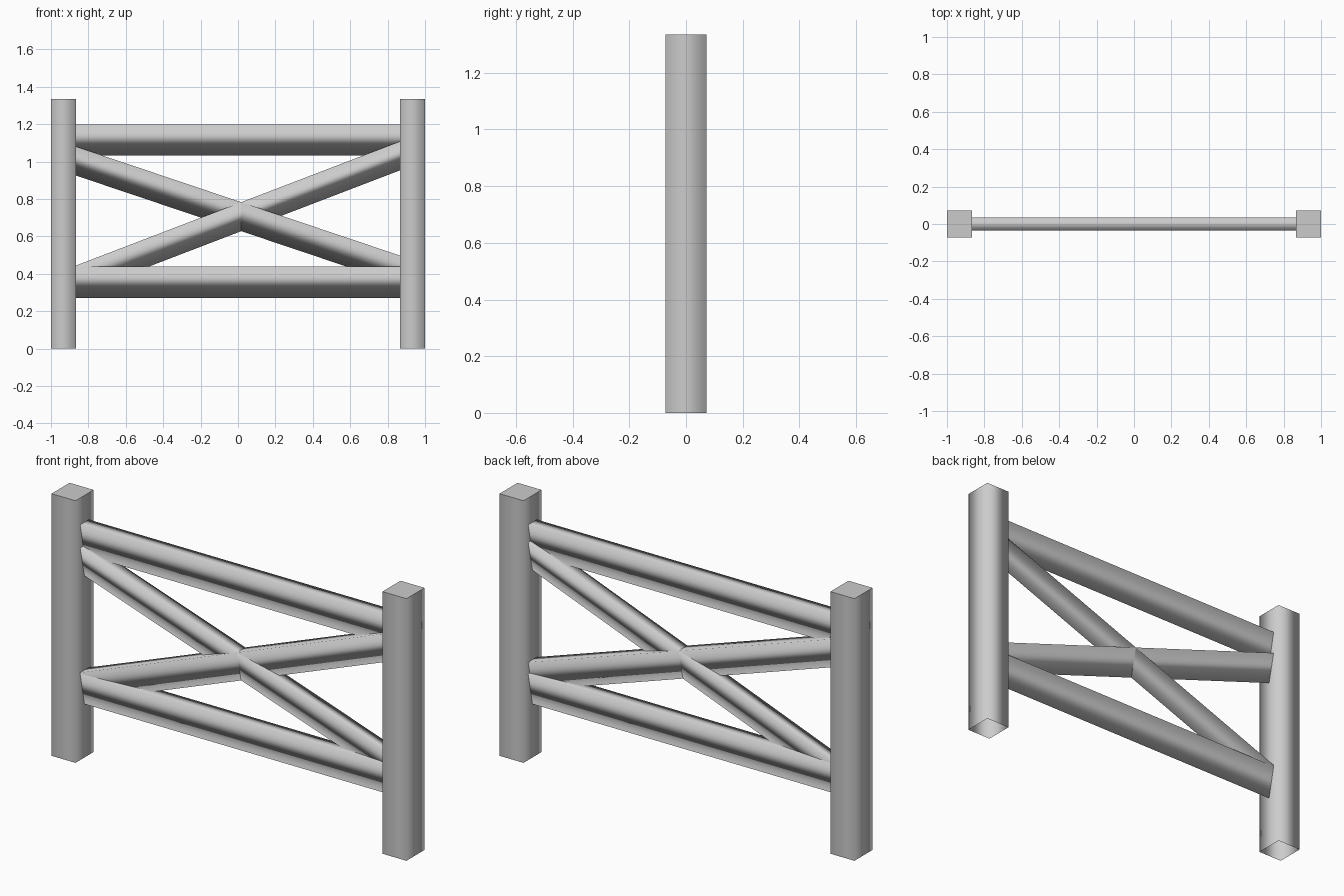
import bpy
import bmesh

cube = bpy.data.objects.get("Cube")
if cube:
    bpy.data.objects.remove(cube, do_unlink=True)

# One plain grey for the whole fence
GREY = (0.6, 0.6, 0.6, 1.0)
grey = bpy.data.materials.new("plain_grey")
grey.use_nodes = True
grey.diffuse_color = GREY
grey.node_tree.nodes["Principled BSDF"].inputs["Base Color"].default_value = GREY

POST_W, POST_D, POST_H = 0.135, 0.145, 1.335
POST_X = 1 - POST_W / 2


def sweep(name, start, end, cap=False):
    """Join two matching outlines with smooth sides; optionally cap the end flat."""
    bm = bmesh.new()
    a = [bm.verts.new(p) for p in start]
    b = [bm.verts.new(p) for p in end]
    n = len(a)
    for i in range(n):
        j = (i + 1) % n
        bm.faces.new((a[i], a[j], b[j], b[i])).smooth = True
    top = bm.faces.new(b) if cap else None
    bmesh.ops.recalc_face_normals(bm, faces=bm.faces)
    if top:
        top.smooth = False
        for e in top.edges:
            e.smooth = False
    mesh = bpy.data.meshes.new(name)
    bm.to_mesh(mesh)
    bm.free()
    mesh.materials.append(grey)
    obj = bpy.data.objects.new(name, mesh)
    bpy.context.collection.objects.link(obj)
    return obj


def post(name, x):
    """Square post, open underneath, with a flat top."""
    w, d = POST_W / 2, POST_D / 2
    ring = [(x - w, -d), (x + w, -d), (x + w, d), (x - w, d)]
    sweep(name, [(*p, 0) for p in ring], [(*p, POST_H) for p in ring], cap=True)


def beam(name, left_top, right_top, height):
    """Wedge-section beam; tops are given where it meets the posts' inner faces."""
    inner = 1 - POST_W
    slope = (right_top - left_top) / (2 * inner)
    middle = (left_top + right_top) / 2

    def section(x):
        z = middle + slope * x
        return [(x, -0.035, z), (x, 0.035, z), (x, 0, z - height)]

    sweep(name, section(-POST_X), section(POST_X))


# Posts
post("right_post", -POST_X)
post("left_post", POST_X)

# Horizontal rails
beam("top_rail", 1.198, 1.198, 0.166)
beam("bottom_rail", 0.438, 0.438, 0.166)

# Crossed braces
beam("falling_brace", 1.08, 0.498, 0.155)
beam("rising_brace", 0.445, 1.108, 0.155)
